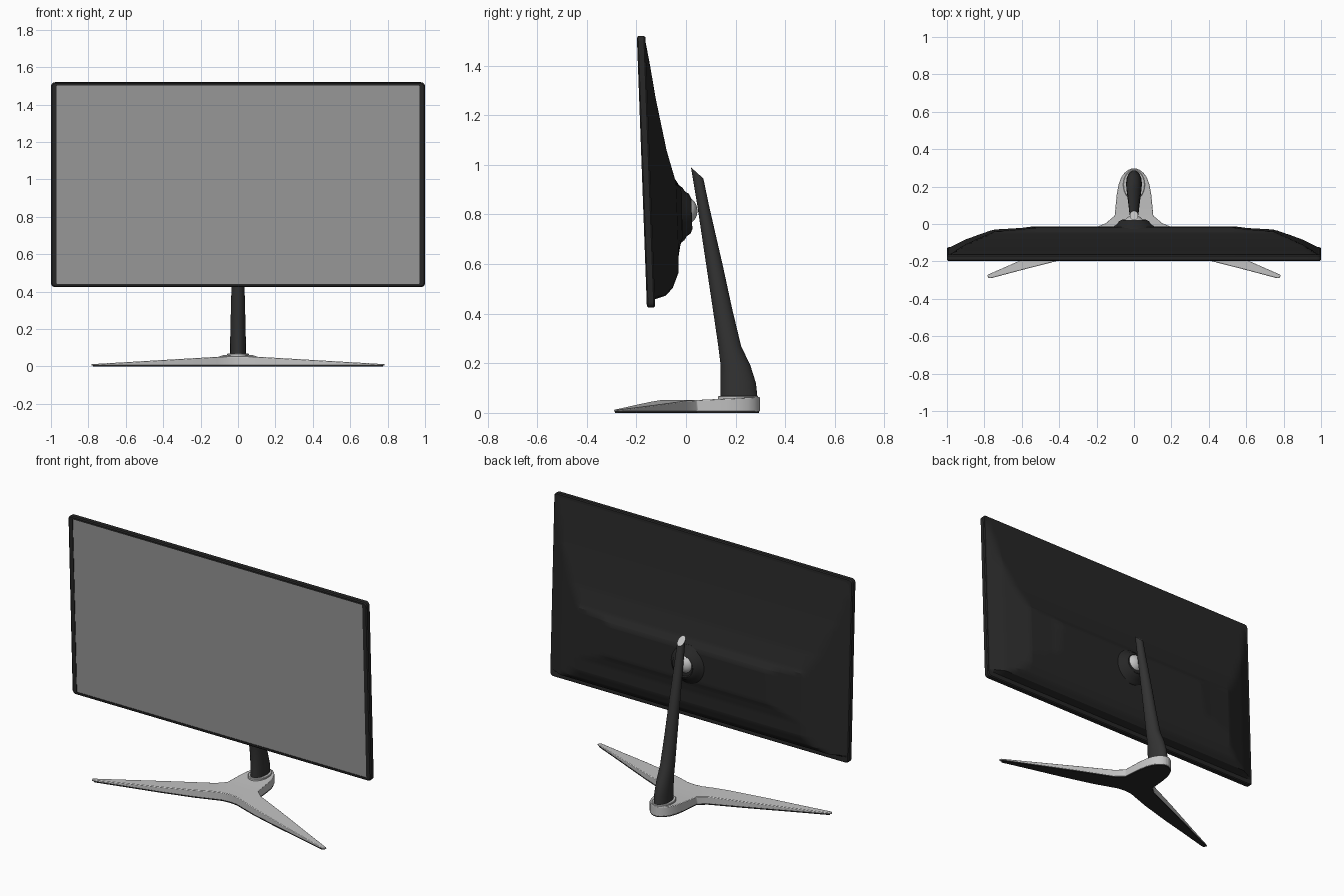
import bpy, bmesh, math
from mathutils import Matrix

if "Cube" in bpy.data.objects:
    bpy.data.objects.remove(bpy.data.objects["Cube"])


def material(name, value):
    m = bpy.data.materials.new(name)
    m.use_nodes = True
    col = (value, value, value, 1)
    m.diffuse_color = col
    m.node_tree.nodes["Principled BSDF"].inputs["Base Color"].default_value = col
    return m


BLACK = material("black plastic", 0.02)
CHARCOAL = material("charcoal pole", 0.033)
SILVER = material("silver", 0.55)
SCREEN = material("screen grey", 0.32)


def finish(name, bm, mats, matrix=None, bevel=0, angle=35):
    """Turn a bmesh into a smooth-shaded object."""
    bmesh.ops.recalc_face_normals(bm, faces=bm.faces)
    me = bpy.data.meshes.new(name)
    bm.to_mesh(me)
    bm.free()
    for m in mats:
        me.materials.append(m)
    ob = bpy.data.objects.new(name, me)
    bpy.context.collection.objects.link(ob)
    if matrix:
        ob.matrix_world = matrix
    if bevel:
        mod = ob.modifiers.new("soft edges", 'BEVEL')
        mod.width, mod.segments = bevel, 2
        mod.limit_method, mod.angle_limit = 'ANGLE', math.radians(40)
    bpy.ops.object.select_all(action='DESELECT')
    ob.select_set(True)
    bpy.context.view_layer.objects.active = ob
    bpy.ops.object.shade_smooth_by_angle(angle=math.radians(angle))
    return ob


def loft(rings, end_mat=0):
    """Bridge closed rings in order and cap both ends."""
    bm = bmesh.new()
    vs = [[bm.verts.new(p) for p in r] for r in rings]
    n = len(vs[0])
    for a, b in zip(vs, vs[1:]):
        for i in range(n):
            bm.faces.new((a[i], a[(i + 1) % n], b[(i + 1) % n], b[i]))
    bm.faces.new(vs[0])
    bm.faces.new(vs[-1]).material_index = end_mat
    return bm


def rounded_rect(w, h, r, y):
    """Rounded rectangle ring in the xz plane (half sizes)."""
    pts = []
    for k, (sx, sz) in enumerate(((1, 1), (-1, 1), (-1, -1), (1, -1))):
        for j in range(6):
            a = math.pi / 2 * (k + j / 5)
            pts.append((sx * (w - r) + r * math.cos(a), y, sz * (h - r) + r * math.sin(a)))
    return pts


def interp(table, t):
    """Piecewise linear lookup in an ascending table."""
    if t <= table[0][0]:
        return table[0][1]
    for (a, va), (b, vb) in zip(table, table[1:]):
        if t <= b:
            return va + (vb - va) * (t - a) / (b - a)
    return table[-1][1]


# Display frame: origin at the middle of the panel's back plane, leaning forward
MID = 0.9725
TILT = Matrix.Translation((0, -0.146, MID)) @ Matrix.Rotation(0.037, 4, 'X')

# Bezel with recessed screen
bezel = loft([rounded_rect(0.995, 0.5425, 0.02, 0.002),
              rounded_rect(1.0, 0.5475, 0.022, -0.004),
              rounded_rect(1.0, 0.5475, 0.022, -0.027),
              rounded_rect(0.994, 0.5415, 0.018, -0.032),
              rounded_rect(0.97, 0.531, 0.004, -0.032),
              rounded_rect(0.97, 0.531, 0.004, -0.029)], end_mat=1)
finish("display_panel", bezel, [BLACK, SCREEN], TILT)

# Bulging rear housing: depth is the lower of a height profile and a width profile
BY_HEIGHT = [(0.457, 0), (0.47, 0.045), (0.5, 0.075), (0.56, 0.1), (0.63, 0.104),
             (0.67, 0.112), (0.7, 0.122), (0.88, 0.126), (0.905, 0.121), (0.94, 0.1),
             (1.055, 0.071), (1.265, 0.035), (1.4, 0.017), (1.512, 0)]
BY_WIDTH = [(0, 0.13), (0.52, 0.126), (0.6, 0.115), (0.745, 0.104), (0.9, 0.045), (0.99, 0)]
zs = sorted({z for z, _ in BY_HEIGHT} | {0.457 + 1.055 * i / 40 for i in range(41)})
half = sorted({x for x, _ in BY_WIDTH} | {0.99 * i / 36 for i in range(37)})
xs = [-x for x in reversed(half[1:])] + half
bm = bmesh.new()
grid = [[bm.verts.new((x, min(interp(BY_HEIGHT, z), interp(BY_WIDTH, abs(x))), z - MID))
         for x in xs] for z in zs]
for r0, r1 in zip(grid, grid[1:]):
    for i in range(len(xs) - 1):
        bm.faces.new((r0[i], r0[i + 1], r1[i + 1], r1[i]))
bm.faces.new(grid[0] + [r[-1] for r in grid[1:-1]] + grid[-1][::-1]
             + [r[0] for r in grid[-2:0:-1]])
finish("rear_housing", bm, [BLACK], TILT, angle=25)


# Round mount and ball joint, turned about the panel's normal
def circle(r, y, n=40):
    return [(r * math.cos(2 * math.pi * i / n), y, r * math.sin(2 * math.pi * i / n))
            for i in range(n)]


MOUNT = TILT @ Matrix.Translation((0, 0, 0.797 - MID))
mount = loft([circle(r, y) for r, y in ((0.115, 0.09), (0.115, 0.118), (0.105, 0.13),
                                        (0.09, 0.139), (0.08, 0.155), (0.062, 0.163),
                                        (0.056, 0.158))])
finish("mount_ring", mount, [BLACK], MOUNT)
bm = bmesh.new()
bmesh.ops.create_uvsphere(bm, u_segments=32, v_segments=16, radius=1,
                          matrix=Matrix.Translation((0, 0.14, 0.013)) @ Matrix.Diagonal((0.055, 0.046, 0.055, 1)))
finish("ball_joint", bm, [SILVER], MOUNT)

# Tapering pole: front y, front z, back y, back z, half width
POLE = [(0.14, 0.045, 0.29, 0.045, 0.042), (0.14, 0.12, 0.282, 0.12, 0.042),
        (0.14, 0.19, 0.26, 0.19, 0.041), (0.13, 0.27, 0.222, 0.27, 0.039),
        (0.108, 0.42, 0.186, 0.42, 0.035), (0.081, 0.6, 0.147, 0.6, 0.031),
        (0.045, 0.84, 0.094, 0.83, 0.026), (0.02, 0.99, 0.07, 0.945, 0.022)]
rings = []
for yf, zf, yb, zb, hw in POLE:
    ring = []
    for i in range(32):
        a = 2 * math.pi * i / 32
        t = 0.5 - 0.5 * math.cos(a)
        ring.append((hw * math.sin(a), yf + (yb - yf) * t, zf + (zb - zf) * t))
    rings.append(ring)
finish("pole", loft(rings, end_mat=1), [CHARCOAL, SILVER])

# Collar where the pole meets the base
collar = loft([[(x * s, 0.21 + y * 1.4 * s, z) for x, _, y in circle(0.058, 0)]
               for s, z in ((1, 0.05), (1, 0.066), (0.95, 0.069))])
finish("pole_collar", collar, [SILVER])

# Base: two splayed legs and a rounded heel, each row is (front or centre, outer edge)
LEG = [((0, -0.08), (0, 0.045)), ((0.05, -0.085), (0.05, 0.045)),
       ((0.11, -0.106), (0.103, 0.045)), ((0.2, -0.138), (0.15, 0.005)),
       ((0.4, -0.195), (0.35, -0.08)), ((0.6, -0.246), (0.62, -0.2)),
       ((0.765, -0.29), (0.78, -0.27)), ((0.775, -0.29), (0.786, -0.277))]
HEEL = [(0.045, 0.103), (0.1, 0.098), (0.16, 0.092), (0.21, 0.083), (0.25, 0.068),
        (0.275, 0.05), (0.29, 0.029), (0.298, 0.01)]


def base_shape(top, bottom, scale):
    bm = bmesh.new()

    def quad(pts, s):
        pts = [p for i, p in enumerate(pts) if p not in pts[:i]]
        bm.faces.new([bm.verts.new((s * x * scale, y * scale, top(x, y))) for x, y in pts])

    for s in (1, -1):
        for (a, b), (c, d) in zip(LEG, LEG[1:]):
            quad([a, c, d, b], s)
        for (y0, w0), (y1, w1) in zip(HEEL, HEEL[1:]):
            m0, m1 = min(0.05, w0 / 2), min(0.05, w1 / 2)
            quad([(0, y0), (m0, y0), (m1, y1), (0, y1)], s)
            quad([(m0, y0), (w0, y0), (w1, y1), (m1, y1)], s)
    bmesh.ops.remove_doubles(bm, verts=bm.verts, dist=0.0005)
    ext = bmesh.ops.extrude_face_region(bm, geom=bm.faces[:], use_keep_orig=True)
    for e in ext["geom"]:
        if isinstance(e, bmesh.types.BMVert):
            e.co.z = bottom
    return bm


def base_top(x, y):
    if y >= 0.045:
        return 0.052 + 0.012 * (y - 0.045) / 0.25
    return 0.052 - 0.04 * max(0, abs(x) - 0.1) / 0.685


finish("base", base_shape(base_top, 0.005, 1.0), [SILVER], bevel=0.004)
finish("base_underside", base_shape(lambda x, y: 0.007, 0.0, 0.985), [BLACK])
